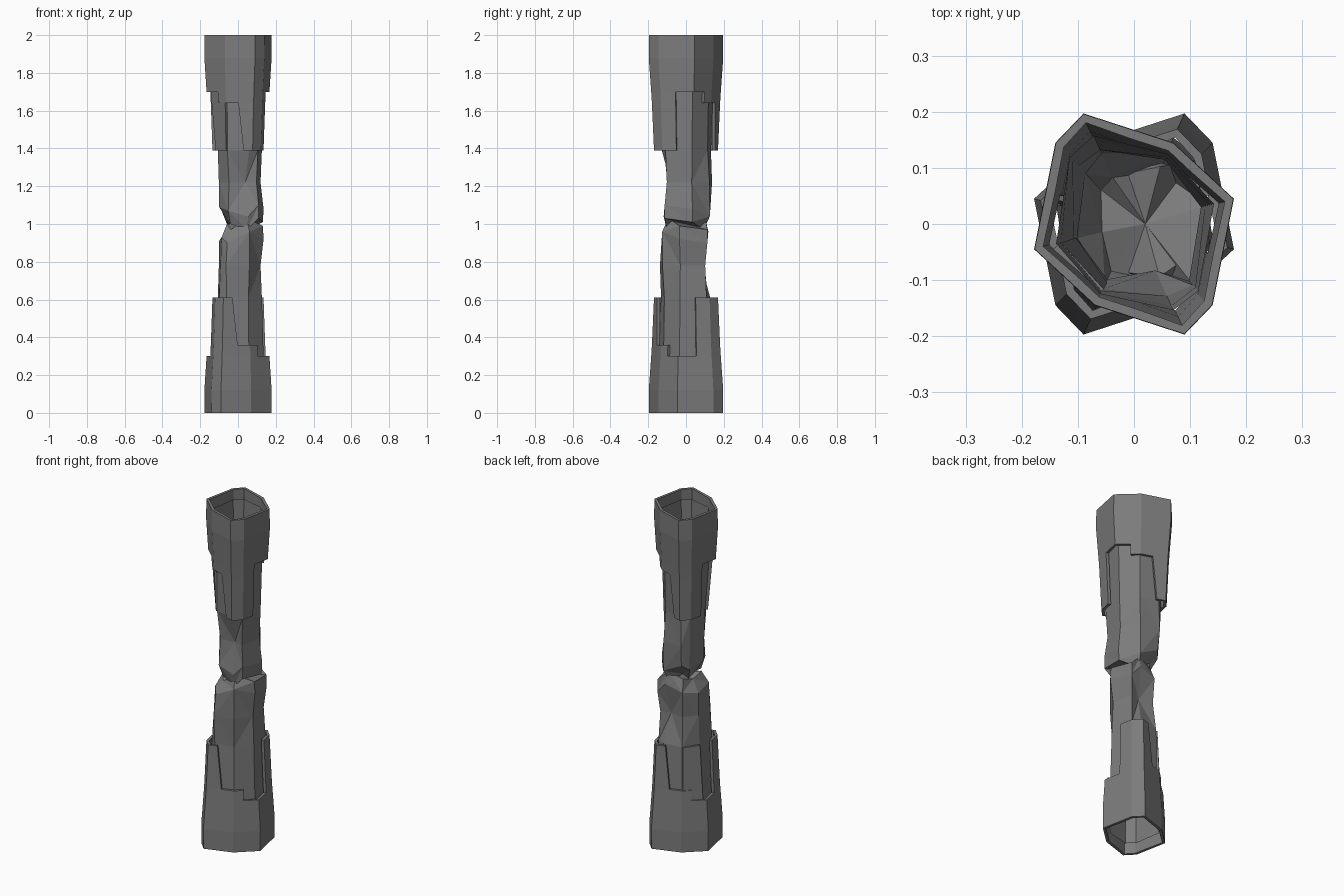
import bpy, bmesh
from mathutils import Vector, Matrix

if "Cube" in bpy.data.objects:
    bpy.data.objects.remove(bpy.data.objects["Cube"])

stone = bpy.data.materials.new("dark_stone")
stone.diffuse_color = (0.2, 0.2, 0.2, 1)
stone.use_nodes = True
stone.node_tree.nodes["Principled BSDF"].inputs["Base Color"].default_value = stone.diffuse_color

# Eight-sided outline of the upper collar (second half is the first turned by 180 degrees)
half = [(0.178, 0.045), (0.07, 0.145), (-0.09, 0.197), (-0.14, 0.145)]
P = [Vector(p) for p in half] + [-Vector(p) for p in half]


def flare(z):
    """Collar scale at a height."""
    pts = [(1.39, 0.86), (1.62, 0.91), (1.7, 0.935), (1.88, 1.0), (2.0, 0.995)]
    for (z0, s0), (z1, s1) in zip(pts, pts[1:]):
        if z <= z1:
            return s0 + (s1 - s0) * (z - z0) / (z1 - z0)
    return 1.0


def finish(name, bm, thickness=0):
    """Make the upper object and its copy turned over around the middle."""
    bmesh.ops.remove_doubles(bm, verts=bm.verts, dist=0.0005)
    bmesh.ops.recalc_face_normals(bm, faces=bm.faces)
    # open shells: make sure the walls face outward
    if sum(f.normal.x * f.calc_center_median().x + f.normal.y * f.calc_center_median().y
           for f in bm.faces) < 0:
        bmesh.ops.reverse_faces(bm, faces=bm.faces)
    me = bpy.data.meshes.new(name)
    bm.to_mesh(me)
    bm.free()
    me.materials.append(stone)
    turn = Matrix.Translation((0, 0, 2)) @ Matrix.Rotation(3.14159265, 4, 'X')
    for prefix, mat in (("upper_", Matrix.Identity(4)), ("lower_", turn)):
        ob = bpy.data.objects.new(prefix + name, me)
        ob.matrix_world = mat
        bpy.context.collection.objects.link(ob)
        if thickness:
            m = ob.modifiers.new("wall", 'SOLIDIFY')
            m.thickness = thickness
            m.offset = -1


# Collar: wall strips (edge, start, end, lowest height) hanging from the open rim
strips = [(3, 0, 0.45, 1.39), (3, 0.45, 1, 1.7), (0, 0, 0.6, 1.7), (0, 0.6, 1, 1.64),
          (1, 0, 0.45, 1.64), (1, 0.45, 1, 1.39), (2, 0, 1, 1.39)]
levels = [2.0, 1.88, 1.7, 1.64, 1.39]
bm = bmesh.new()
for turn in (0, 4):
    for e, t0, t1, low in strips:
        a, b = P[(e + turn) % 8], P[(e + turn + 1) % 8]
        for za, zb in zip(levels, levels[1:]):
            if zb < low - 0.001:
                break
            # the tab on the long face narrows toward its lower end
            slant = [0.8 * (1.64 - z) if e == 1 and t0 > 0 and z < 1.64 else 0 for z in (za, zb)]
            corners = [(a.lerp(b, t0 + slant[0]), za), (a.lerp(b, t0 + slant[1]), zb),
                       (a.lerp(b, t1), zb), (a.lerp(b, t1), za)]
            bm.faces.new([bm.verts.new((*(q * flare(z)), z)) for q, z in corners])
finish("stone_collar", bm, 0.016)

# Core: faceted rings of (height, scale per corner), ending in a jagged waist
rings = [
    (1.95, [0.80, 0.86, 0.80, 0.82, 0.78, 0.86, 0.78, 0.82]),
    (1.70, [0.76, 0.82, 0.76, 0.78, 0.73, 0.82, 0.74, 0.78]),
    (1.39, [0.71, 0.79, 0.67, 0.71, 0.60, 0.80, 0.65, 0.75]),
    (1.22, [0.67, 0.86, 0.70, 0.66, 0.57, 0.68, 0.42, 0.70]),
    (1.07, [0.76, 0.87, 0.64, 0.62, 0.56, 0.74, 0.60, 0.78]),
    (1.00, [0.74, 0.65, 0.42, 0.42, 0.32, 0.58, 0.52, 0.78]),
]
jag = [0.01, -0.03, 0.03, 0.0, 0.02, 0.0, -0.03, 0.03]
bm = bmesh.new()
grid = []
for z, scales in rings:
    grid.append([bm.verts.new((*(P[i] * s), z + (jag[i] if z < 1.1 else 0)))
                 for i, s in enumerate(scales)])
for k, (up, dn) in enumerate(zip(grid, grid[1:])):
    for i in range(8):
        j = (i + 1) % 8
        if k < 2:
            bm.faces.new((up[i], dn[i], dn[j], up[j]))
        elif (i + k) % 2:
            bm.faces.new((up[i], dn[i], dn[j]))
            bm.faces.new((up[i], dn[j], up[j]))
        else:
            bm.faces.new((up[i], dn[i], up[j]))
            bm.faces.new((dn[i], dn[j], up[j]))
# floor closing the hollow at the waist
mid = bm.verts.new((0.02, 0, 1.0))
for i in range(8):
    bm.faces.new((grid[-1][i], mid, grid[-1][(i + 1) % 8]))
finish("stone_core", bm)

# Thin slab lying between the collar and the core
bm = bmesh.new()
a, b = P[4].lerp(P[5], 0.08), P[4].lerp(P[5], 0.95)
quad = [(a, 1.72, 0.86), (a, 1.39, 0.70), (b, 1.39, 0.84), (b, 1.72, 0.92)]
bm.faces.new([bm.verts.new((*(q * s), z)) for q, z, s in quad])
finish("side_slab", bm, 0.02)
